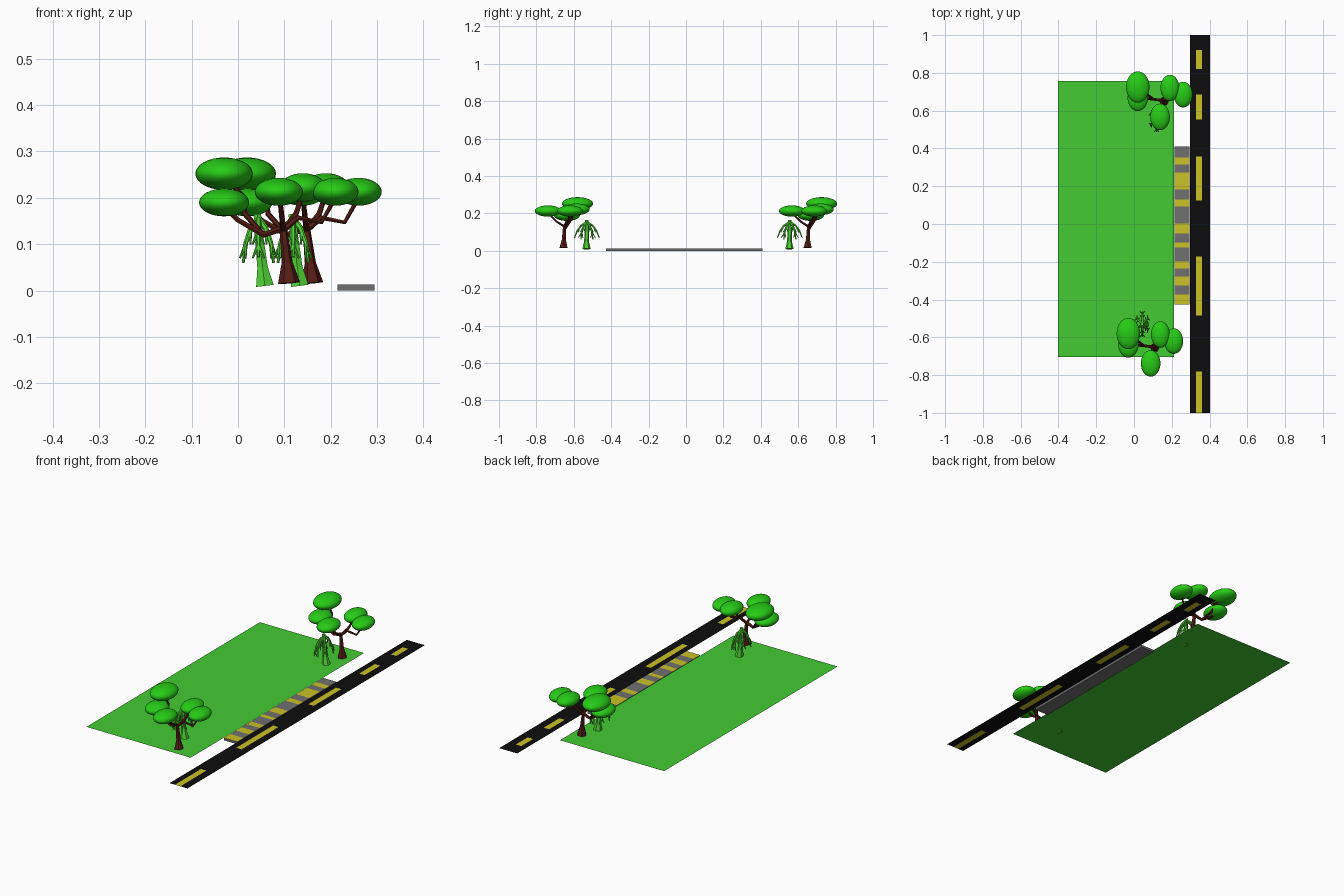
import bpy, math
from mathutils import Vector

if "Cube" in bpy.data.objects:
    bpy.data.objects.remove(bpy.data.objects["Cube"])


def mat(name, rgb):
    m = bpy.data.materials.new(name)
    m.diffuse_color = (*rgb, 1)
    m.use_nodes = True
    m.node_tree.nodes["Principled BSDF"].inputs["Base Color"].default_value = m.diffuse_color
    return m


GRASS = mat("grass_green", (0.055, 0.6, 0.033))
LEAF = mat("leaf_green", (0.02, 0.6, 0.008))
SHRUB = mat("shrub_green", (0.08, 0.65, 0.035))
BARK = mat("bark_brown", (0.09, 0.012, 0.007))
ASPHALT = mat("asphalt_black", (0.004, 0.004, 0.004))
YELLOW = mat("paint_yellow", (0.6, 0.54, 0.018))
GREY = mat("paving_grey", (0.16, 0.16, 0.16))


def mesh(name, verts, faces, mats, ids=None):
    me = bpy.data.meshes.new(name)
    me.from_pydata(verts, [], faces)
    for m in mats:
        me.materials.append(m)
    for i, k in enumerate(ids or []):
        me.polygons[i].material_index = k
    ob = bpy.data.objects.new(name, me)
    bpy.context.collection.objects.link(ob)
    return ob


def grid(xs, ys, z, painted):
    """Flat sheet split at xs and ys; painted(i, j) picks the second material."""
    n = len(xs)
    verts = [(x, y, z) for y in ys for x in xs]
    faces, ids = [], []
    for j in range(len(ys) - 1):
        for i in range(n - 1):
            a = j * n + i
            faces.append((a, a + 1, a + 1 + n, a + n))
            ids.append(int(painted(i, j)))
    return verts, faces, ids


def limbs(name, paths, material, offset):
    """Tapered six-sided tubes; each path is a list of (x, y, z, radius)."""
    cu = bpy.data.curves.new(name, 'CURVE')
    cu.dimensions = '3D'
    cu.bevel_depth = 1
    cu.bevel_resolution = 1
    cu.use_fill_caps = True
    for path in paths:
        s = cu.splines.new('POLY')
        s.use_smooth = False
        s.points.add(len(path) - 1)
        for p, (x, y, z, r) in zip(s.points, path):
            p.co = (x, y, z, 1)
            p.radius = r
    cu.materials.append(material)
    ob = bpy.data.objects.new(name, cu)
    ob.location = offset
    bpy.context.collection.objects.link(ob)
    bpy.ops.object.select_all(action='DESELECT')
    ob.select_set(True)
    bpy.context.view_layer.objects.active = ob
    bpy.ops.object.convert(target='MESH')


# lawn
Z = 0.012
mesh("lawn", *grid([-0.402, 0.213], [-0.703, 0.758], Z, lambda i, j: 0)[:2], [GRASS])

# road with centre dashes
ys = [-1, -0.78, -0.484, -0.172, 0.124, 0.357, 0.553, 0.685, 0.82, 0.92, 1]
v, f, k = grid([0.296, 0.328, 0.36, 0.402], ys, Z, lambda i, j: i == 1 and j % 2 == 0)
mesh("road", v, f, [ASPHALT, YELLOW], k)

# pavement slab with painted bands on its top
ys = [-0.427, -0.373, -0.325, -0.278, -0.235, -0.198, -0.124, -0.098, -0.05,
      0.003, 0.093, 0.13, 0.183, 0.272, 0.315, 0.352, 0.41]
v, f, k = grid([0.215, 0.295], ys, 0.013, lambda i, j: j % 2 == 0)
t, n = len(v) - 2, len(v)
v += [(x, y, 0) for y in (ys[0], ys[-1]) for x in (0.215, 0.295)]
f += [(0, n, n + 1, 1), (t + 1, n + 3, n + 2, t), (n, n + 2, n + 3, n + 1),
      tuple(range(0, n, 2)) + (n + 2, n), tuple(range(n - 1, 0, -2)) + (n + 1, n + 3)]
mesh("pavement", v, f, [GREY, YELLOW], k + [0] * 5)

# tree limbs: trunk, then one path per branch
TREE = [
    [(.11, -.655, .016, .024), (.106, -.653, .06, .012), (.097, -.65, .138, .008)],
    [(.099, -.65, .135, .008), (.055, -.645, .12, .007), (0, -.64, .152, .006), (-.03, -.635, .18, .005)],
    [(.055, -.645, .12, .006), (.015, -.615, .165, .006), (.01, -.6, .205, .005), (-.02, -.585, .235, .005)],
    [(.098, -.65, .13, .007), (.095, -.69, .155, .006), (.09, -.735, .2, .005)],
    [(.098, -.65, .13, .007), (.125, -.625, .165, .006), (.14, -.59, .21, .005)],
    [(.098, -.65, .13, .007), (.13, -.64, .157, .006), (.18, -.635, .147, .005), (.21, -.62, .2, .005)],
]
# leaf pads: centre and radii
PADS = [
    ((-.03, -.58, .252), (.062, .083, .035)),
    ((-.03, -.637, .19), (.054, .07, .03)),
    ((.14, -.585, .222), (.05, .07, .031)),
    ((.21, -.62, .213), (.05, .068, .03)),
    ((.088, -.738, .213), (.052, .07, .03)),
]
for side, off in (("front", Vector((0, 0, 0))), ("back", Vector((.05, 1.305, 0)))):
    limbs(side + "_tree_limbs", TREE, BARK, off)
    for i, (c, r) in enumerate(PADS):
        bpy.ops.mesh.primitive_uv_sphere_add(segments=32, ring_count=16, radius=1,
                                             location=Vector(c) + off)
        ob = bpy.context.object
        ob.name = f"{side}_tree_leaf_pad_{i + 1}"
        ob.scale = r
        ob.data.materials.append(LEAF)
        bpy.ops.object.shade_smooth()

# drooping shrub: flared stem, hanging branches with twigs
SHRUB_PATHS = [[(.058, -.532, .01, .022), (.053, -.532, .05, .013),
                (.046, -.53, .11, .011), (.042, -.53, .165, .009)]]
for i in range(6):
    a = math.radians(60 * i + 30)
    dx, dy = .036 * math.cos(a), .062 * math.sin(a)
    low = .06 + .012 * (i % 3)

    def at(t, z, r):
        return (.044 + dx * t, -.53 + dy * t, z, r)
    SHRUB_PATHS.append([at(0, .155, .007), at(.5, .135, .006), at(.85, .105, .005), at(1.05, low, .003)])
    for t, z in ((.55, .13), (.88, .1)):
        for s in (-1, 1):
            x, y, _, _ = at(t, z, 0)
            SHRUB_PATHS.append([(x, y, z, .004),
                                (x + dx * .2 - s * dy * .2, y + dy * .2 + s * dx * .4, z - .03, .002)])
for side, off in (("front", (0, 0, 0)), ("back", (.075, 1.085, 0))):
    limbs(side + "_shrub", SHRUB_PATHS, SHRUB, off)
